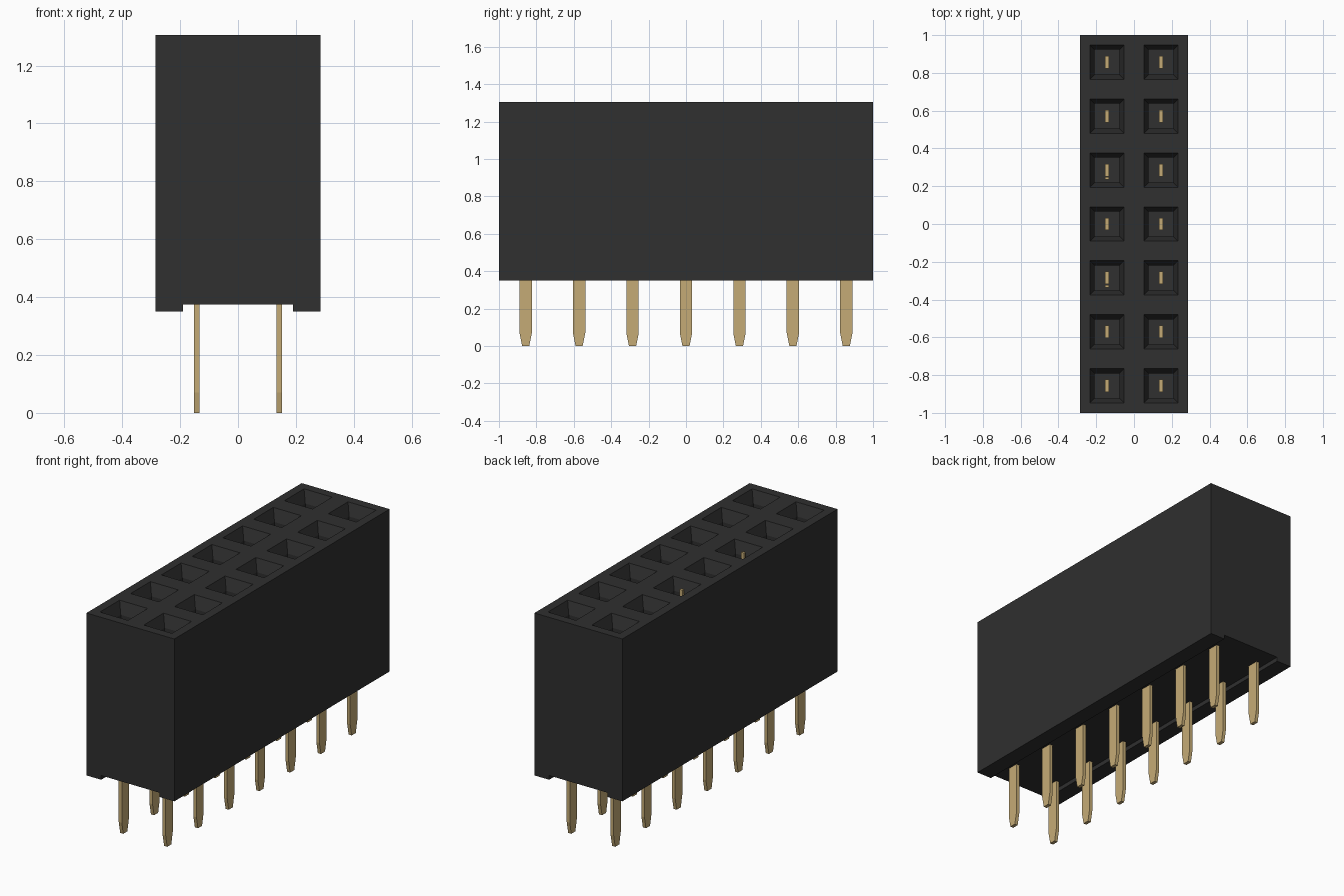
import bpy, bmesh
from mathutils import Matrix, Vector

old = bpy.data.objects.get("Cube")
if old:
    bpy.data.objects.remove(old, do_unlink=True)

PITCH = 2 / 7
HALF_X = PITCH
TOP, BOTTOM, CHANNEL = 1.305, 0.35, 0.375


def make_material(name, rgb):
    mat = bpy.data.materials.new(name)
    mat.use_nodes = True
    color = (*rgb, 1)
    mat.diffuse_color = color
    bsdf = next(n for n in mat.node_tree.nodes if n.type == 'BSDF_PRINCIPLED')
    bsdf.inputs["Base Color"].default_value = color
    return mat


def add_object(name, bm, mat):
    mesh = bpy.data.meshes.new(name)
    bm.to_mesh(mesh)
    bm.free()
    mesh.materials.append(mat)
    obj = bpy.data.objects.new(name, mesh)
    bpy.context.collection.objects.link(obj)
    return obj


def extrude_profile(bm, points, offset):
    face = bm.faces.new([bm.verts.new(p) for p in points])
    result = bmesh.ops.extrude_face_region(bm, geom=[face], use_keep_orig=True)
    verts = [g for g in result["geom"] if isinstance(g, bmesh.types.BMVert)]
    bmesh.ops.translate(bm, verts=verts, vec=Vector(offset))
    bmesh.ops.recalc_face_normals(bm, faces=bm.faces[:])


black = make_material("black_plastic", (0.029, 0.029, 0.029))
gold = make_material("gold_metal", (0.56, 0.41, 0.18))

# Housing shell: profile with a channel underneath, open at the top
bm = bmesh.new()
half = [(HALF_X, TOP), (HALF_X, BOTTOM), (0.19, BOTTOM), (0.19, CHANNEL)]
profile = half + [(-x, z) for x, z in reversed(half)]
extrude_profile(bm, [(x, -1, z) for x, z in profile], (0, 2, 0))
lid = [f for f in bm.faces if f.normal.z > 0.9]
bmesh.ops.delete(bm, geom=lid, context='FACES_ONLY')

# Top deck: one cell per socket, with a funnel and a deep square hole
before = set(bm.faces)
bmesh.ops.create_grid(bm, x_segments=2, y_segments=7, size=1,
                      matrix=Matrix.Translation((0, 0, TOP)) @ Matrix.Diagonal((HALF_X, 1, 1, 1)))
cells = [f for f in bm.faces if f not in before]
for thickness, depth in ((0.073, 0), (0.036, -0.07)):
    bmesh.ops.inset_individual(bm, faces=cells, thickness=thickness, depth=depth)
holes = bmesh.ops.extrude_discrete_faces(bm, faces=cells)["faces"]
for f in holes:
    bmesh.ops.translate(bm, verts=f.verts[:], vec=(0, 0, -0.6))
bmesh.ops.remove_doubles(bm, verts=bm.verts[:], dist=0.0001)
add_object("housing", bm, black)

# Flat pins with tapered tips, reaching up into the sockets
side = [(0.033, 0.8), (0.033, 0.07), (0.019, 0)]
outline = side + [(-y, z) for y, z in reversed(side)]
for column, x in (("right", -PITCH / 2), ("left", PITCH / 2)):
    for row in range(7):
        bm = bmesh.new()
        extrude_profile(bm, [(-0.01, y, z) for y, z in outline], (0.02, 0, 0))
        pin = add_object(f"pin_{column}_{row + 1}", bm, gold)
        pin.location = (x, (row - 3) * PITCH, 0)

# Contact leaf tips showing through two funnels
for label, y in (("front", -PITCH), ("back", PITCH)):
    bm = bmesh.new()
    bmesh.ops.create_cube(bm, size=1, matrix=Matrix.Diagonal((0.02, 0.014, 0.06, 1)))
    leaf = add_object(f"contact_tip_{label}", bm, gold)
    leaf.location = (-PITCH / 2, y - 0.043, 1.24)
